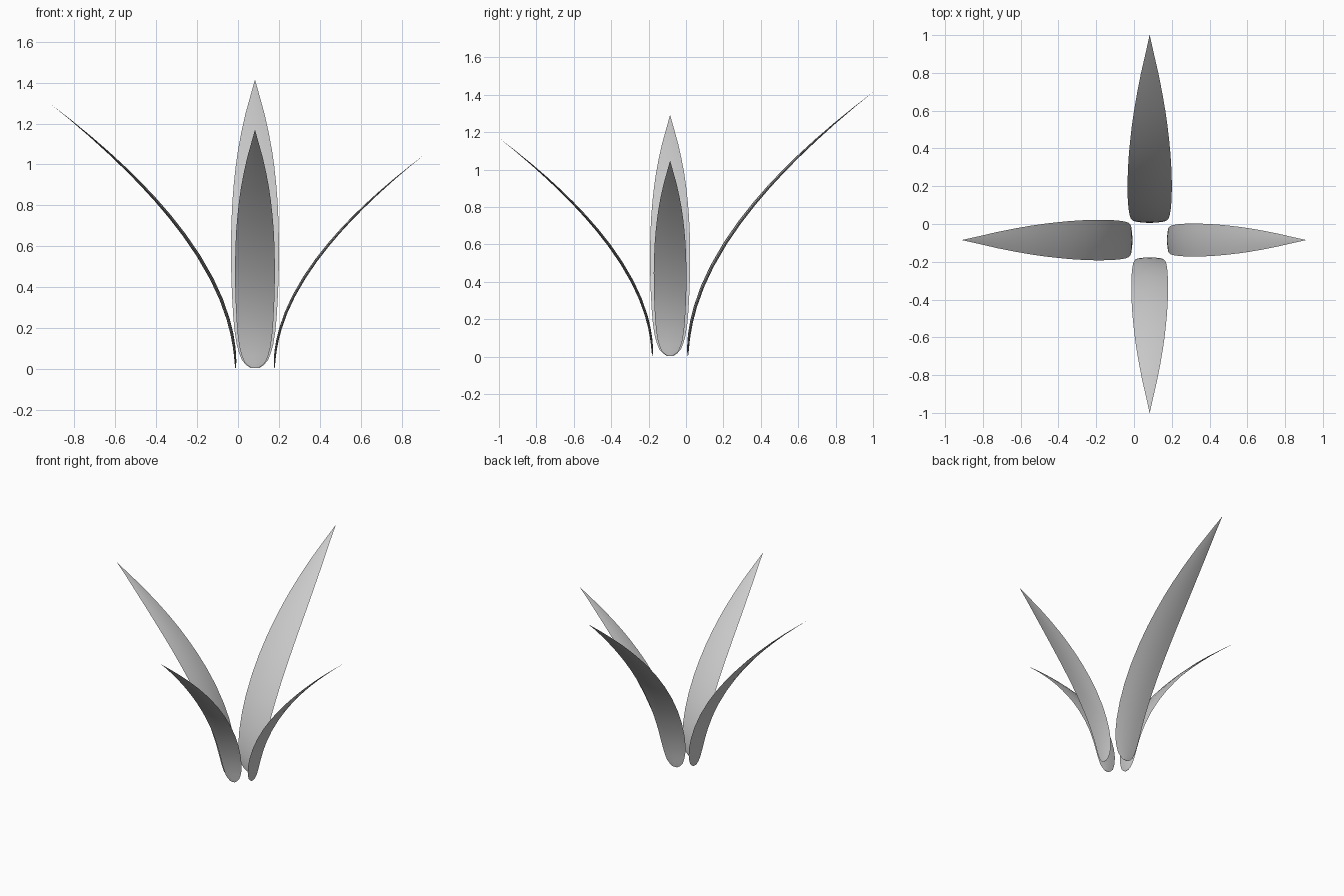
import bpy
import math
from mathutils import Vector, Matrix

if "Cube" in bpy.data.objects:
    bpy.data.objects.remove(bpy.data.objects["Cube"])

# Centre of the plant and distance of each leaf base from it
CX, CY, BASE_R, BASE_Z = 0.083, -0.085, 0.095, 0.004

# Width outline along the leaf: (position 0..1, relative half width)
OUTLINE = [(0, .16), (.012, .36), (.03, .54), (.06, .67), (.09, .76), (.14, .85),
           (.2, .91), (.28, .96), (.36, .99), (.45, 1), (.53, .98), (.6, .94),
           (.66, .88), (.72, .80), (.77, .71), (.83, .57), (.89, .40),
           (.95, .185), (1, .004)]

# Lens cross-section: (across, thickness direction)
SECTION = [(-1, 0), (-.55, .7), (0, 1), (.55, .7),
           (1, 0), (.55, -.7), (0, -1), (-.55, -.7)]


def leaf(name, angle, reach, height, width):
    """Arching leaf: starts upright and bends outward to a pointed tip."""
    thick = width * 0.04
    turn = Matrix.Rotation(angle, 3, 'Z')
    origin = Vector((CX, CY, BASE_Z))
    verts, faces = [], []
    n = len(SECTION)
    for t, w in OUTLINE:
        x = BASE_R + reach * t * t
        z = height * (0.91 * t + 0.09 * t * t)
        dx, dz = 2 * reach * t, height * (0.91 + 0.18 * t)
        length = math.hypot(dx, dz)
        nx, nz = -dz / length, dx / length
        for a, b in SECTION:
            p = Vector((x + nx * b * thick * w, a * w * width / 2,
                        z + nz * b * thick * w))
            verts.append(turn @ p + origin)
    for r in range(len(OUTLINE) - 1):
        for i in range(n):
            j = (i + 1) % n
            faces.append((r * n + i, r * n + j, (r + 1) * n + j, (r + 1) * n + i))
    faces.append(tuple(reversed(range(n))))
    last = (len(OUTLINE) - 1) * n
    faces.append(tuple(range(last, last + n)))
    me = bpy.data.meshes.new(name)
    me.from_pydata(verts, [], faces)
    me.update()
    ob = bpy.data.objects.new(name, me)
    bpy.context.collection.objects.link(ob)
    bpy.ops.object.select_all(action='DESELECT')
    ob.select_set(True)
    bpy.context.view_layer.objects.active = ob
    # consistent outward normals, smooth surface with crisp rims
    bpy.ops.object.mode_set(mode='EDIT')
    bpy.ops.mesh.select_all(action='SELECT')
    bpy.ops.mesh.normals_make_consistent(inside=False)
    bpy.ops.object.mode_set(mode='OBJECT')
    bpy.ops.object.shade_smooth_by_angle(angle=math.radians(30))
    return ob


# Four leaves, each a different size
leaf("right_leaf", 0, 0.732, 1.043, 0.175)
leaf("back_leaf", math.pi / 2, 0.99, 1.41, 0.235)
leaf("left_leaf", math.pi, 0.898, 1.287, 0.215)
leaf("front_leaf", -math.pi / 2, 0.82, 1.165, 0.195)
